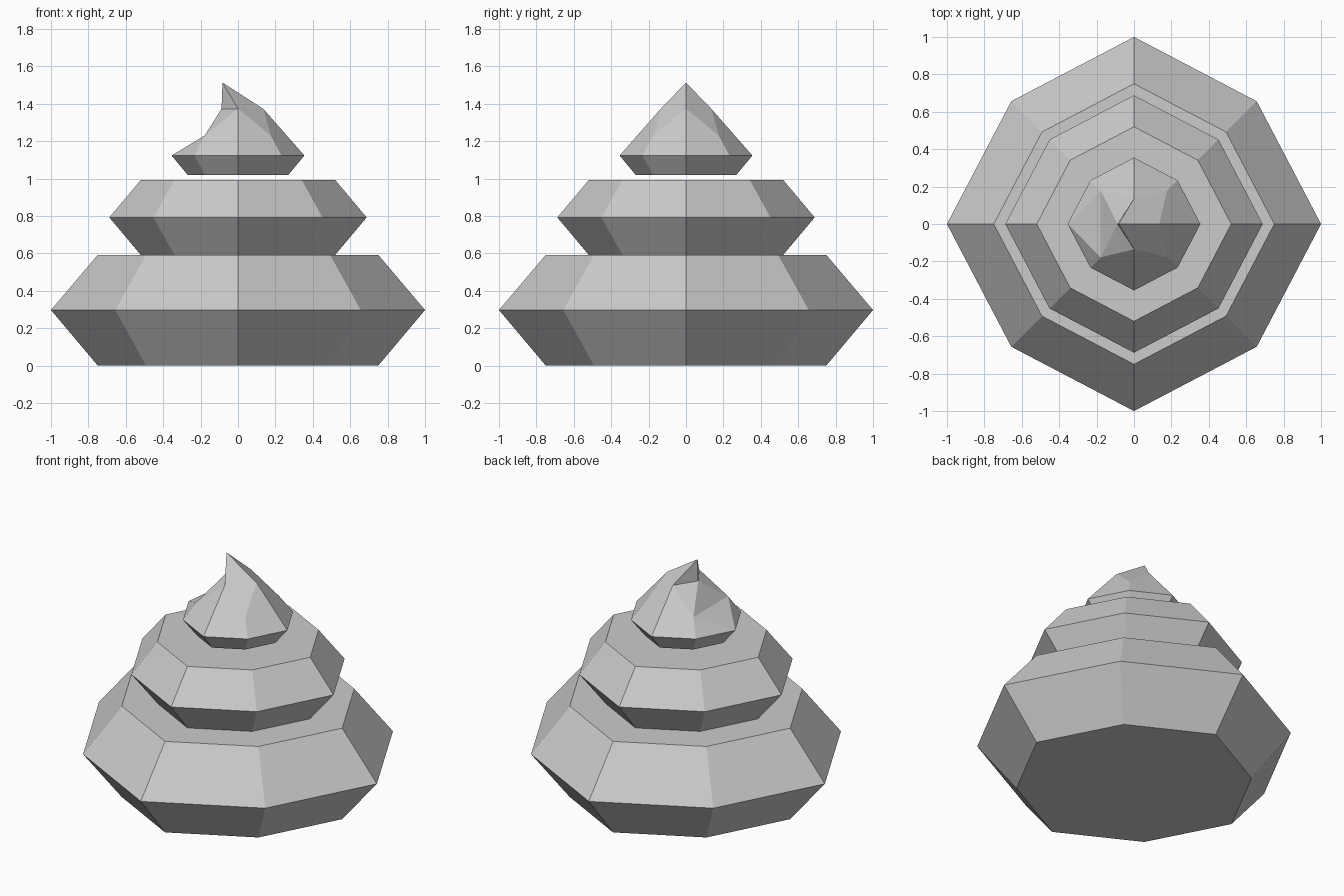
import bpy, bmesh
from math import cos, sin, pi

if "Cube" in bpy.data.objects:
    bpy.data.objects.remove(bpy.data.objects["Cube"])


def ring(bm, r, z):
    # eight corners, the diagonal ones pulled in slightly
    return [bm.verts.new((r * k * cos(i * pi / 4), r * k * sin(i * pi / 4), z))
            for i in range(8) for k in [0.928 if i % 2 else 1.0]]


def bridge(bm, a, b):
    for i in range(8):
        j = (i + 1) % 8
        bm.faces.new((a[i], a[j], b[j], b[i]))


def finish(bm, name):
    bmesh.ops.recalc_face_normals(bm, faces=bm.faces)
    me = bpy.data.meshes.new(name)
    bm.to_mesh(me)
    bm.free()
    bpy.context.collection.objects.link(bpy.data.objects.new(name, me))


def tier(name, profile):
    bm = bmesh.new()
    rings = [ring(bm, r, z) for r, z in profile]
    for a, b in zip(rings, rings[1:]):
        bridge(bm, a, b)
    bm.faces.new(rings[0])
    bm.faces.new(rings[-1])
    finish(bm, name)


# Two stacked swirl tiers
tier("bottom_tier", [(0.75, 0), (1.0, 0.297), (0.75, 0.592)])
tier("middle_tier", [(0.52, 0.592), (0.688, 0.792), (0.52, 0.992)])

# Top dollop with a tip bent to the left
bm = bmesh.new()
low, rim = ring(bm, 0.268, 1.018), ring(bm, 0.355, 1.123)
bm.faces.new(low)
bridge(bm, low, rim)
apex = bm.verts.new((-0.083, 0, 1.513))
axis = [bm.verts.new((x, y, 1.373)) for x, y in
        ((0.135, 0), (0, 0.135), (-0.088, 0), (0, -0.135))]
diag = [bm.verts.new((x, y, 1.23)) for x, y in
        ((0.175, 0.175), (-0.178, 0.178), (-0.178, -0.178), (0.175, -0.175))]
for i in range(4):
    a, b, d = axis[i], axis[(i + 1) % 4], diag[i]
    r0, r1, r2 = rim[2 * i], rim[2 * i + 1], rim[(2 * i + 2) % 8]
    if i in (0, 3):
        bm.faces.new((a, d, b, apex))
    else:
        bm.faces.new((a, b, apex))
        bm.faces.new((a, d, b))
    # the left side is dented, so its slopes stop at the diagonal corners
    bm.faces.new((r0, r1, d) if i == 2 else (r0, r1, d, a))
    bm.faces.new((r1, r2, d) if i == 1 else (r1, r2, b, d))
bm.faces.new((diag[1], diag[2], axis[2]))
bm.faces.new((diag[1], rim[4], diag[2]))
finish(bm, "top_dollop")
